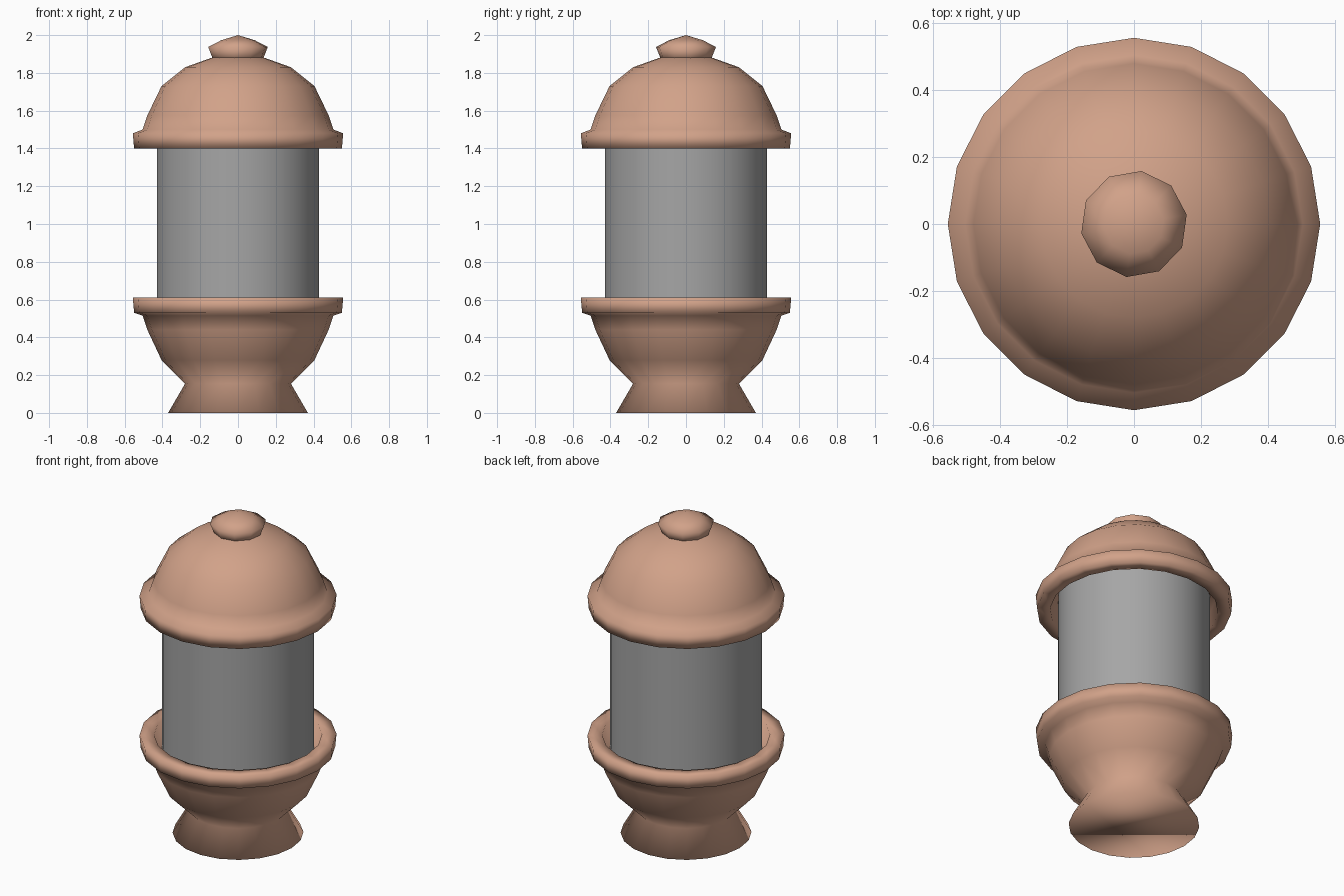
import bpy, bmesh, math

if "Cube" in bpy.data.objects:
    bpy.data.objects.remove(bpy.data.objects["Cube"])


def material(name, rgb):
    m = bpy.data.materials.new(name)
    m.diffuse_color = (*rgb, 1.0)
    m.use_nodes = True
    m.node_tree.nodes["Principled BSDF"].inputs["Base Color"].default_value = m.diffuse_color
    return m


copper = material("copper", (0.64, 0.36, 0.25))
grey = material("grey glass", (0.38, 0.38, 0.38))


def lathe(name, profile, sides, mat, turn=0.0, cap_start=False, cap_end=False, sharp=None):
    """Spin (radius, z) points, listed so the outside is on the right going up."""
    bm = bmesh.new()
    rings = []
    for r, z in profile:
        if r == 0:
            rings.append([bm.verts.new((0, 0, z))] * sides)
        else:
            rings.append([bm.verts.new((r * math.cos(turn + math.tau * i / sides),
                                        r * math.sin(turn + math.tau * i / sides), z))
                          for i in range(sides)])
    for a, b in zip(rings, rings[1:]):
        for i in range(sides):
            j = (i + 1) % sides
            bm.faces.new(list(dict.fromkeys((a[i], a[j], b[j], b[i]))))
    if cap_start:
        bm.faces.new(rings[0][::-1])
    if cap_end:
        bm.faces.new(rings[-1])
    bmesh.ops.recalc_face_normals(bm, faces=bm.faces[:])
    for f in bm.faces:
        f.smooth = True
    if sharp:
        for e in bm.edges:
            if len(e.link_faces) == 2 and e.calc_face_angle() > sharp:
                e.smooth = False
    me = bpy.data.meshes.new(name)
    bm.to_mesh(me)
    bm.free()
    me.materials.append(mat)
    ob = bpy.data.objects.new(name, me)
    bpy.context.collection.objects.link(ob)
    return ob


# Footed bowl with a flared rim and a shallow socket for the glass
lathe("base_bowl", [(0.37, 0), (0.28, 0.155), (0.405, 0.28), (0.48, 0.44),
                    (0.505, 0.515), (0.55, 0.53), (0.557, 0.61),
                    (0.475, 0.61), (0.46, 0.53), (0, 0.53)],
      20, copper, cap_start=True)

# Straight cylinder held between bowl and lid
lathe("glass_cylinder", [(0.43, 0.5), (0.43, 1.5)], 32, grey,
      cap_start=True, cap_end=True, sharp=math.radians(40))

# Domed lid with matching rim
lathe("lid_dome", [(0, 1.48), (0.46, 1.48), (0.475, 1.40), (0.55, 1.40),
                   (0.557, 1.48), (0.505, 1.50), (0.48, 1.575), (0.405, 1.73),
                   (0.28, 1.83), (0.14, 1.88), (0, 1.90)], 20, copper)

# Ten-sided knob on the lid
lathe("lid_knob", [(0.13, 1.86), (0.16, 1.937), (0.09, 1.973), (0, 2.0)],
      10, copper, turn=math.radians(10), cap_start=True)
